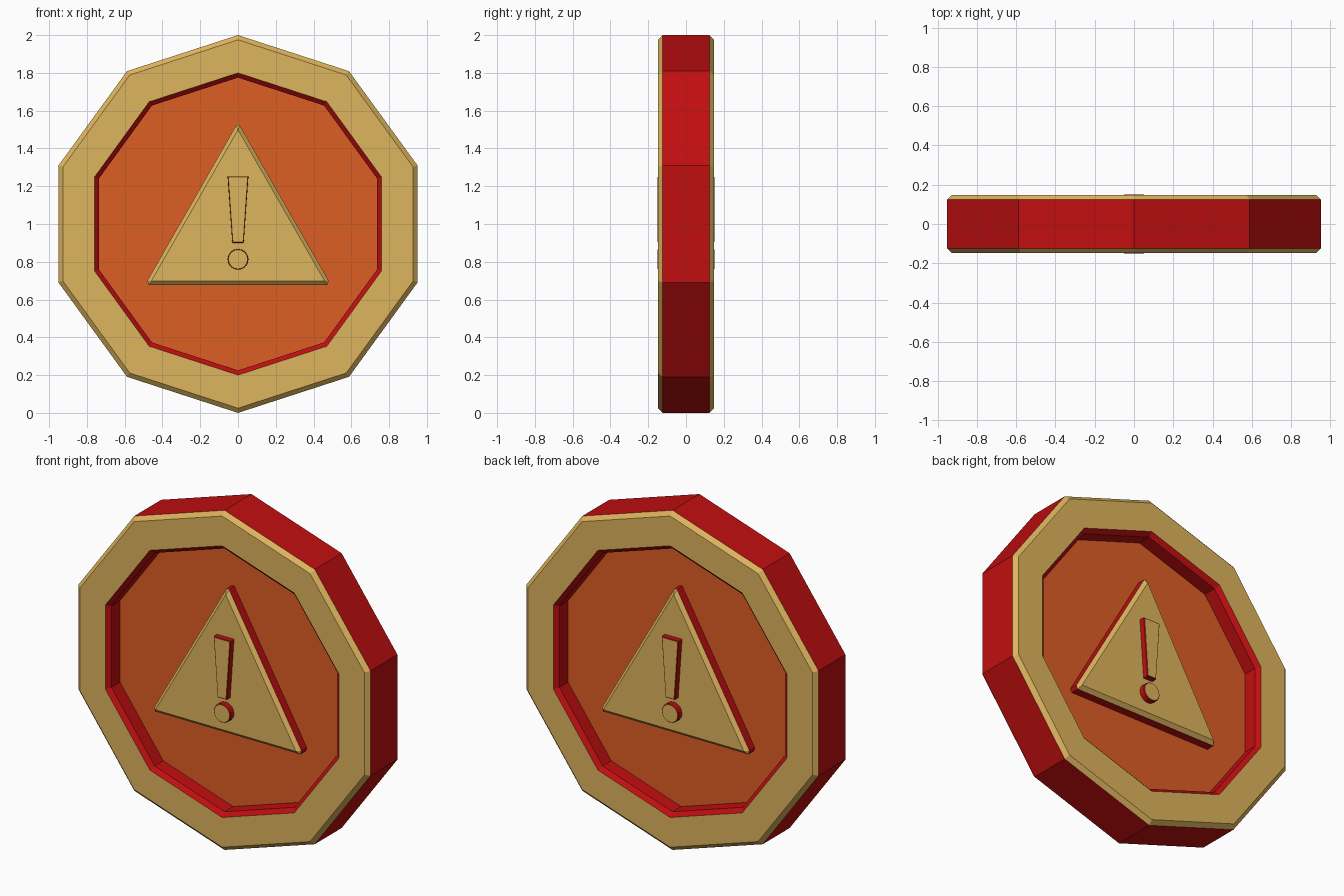
import bpy, bmesh, math

if "Cube" in bpy.data.objects:
    bpy.data.objects.remove(bpy.data.objects["Cube"])


def material(name, rgb):
    m = bpy.data.materials.new(name)
    m.diffuse_color = (*rgb, 1)
    m.use_nodes = True
    m.node_tree.nodes["Principled BSDF"].inputs["Base Color"].default_value = m.diffuse_color
    return m


MATS = [material("gold", (0.73, 0.46, 0.11)),
        material("deep_red", (0.53, 0.0045, 0.005)),
        material("burnt_orange", (0.73, 0.112, 0.018))]
GOLD, RED, ORANGE = 0, 1, 2


def loft(name, rings, bands, start_cap, end_cap):
    """Skin a list of (xz outline, y) rings; one material index per band and cap."""
    bm = bmesh.new()
    loops = [[bm.verts.new((x, y, z)) for x, z in pts] for pts, y in rings]
    n = len(loops[0])
    for a, b, mat in zip(loops, loops[1:], bands):
        for i in range(n):
            j = (i + 1) % n
            bm.faces.new((a[i], a[j], b[j], b[i])).material_index = mat
    bm.faces.new(loops[0][::-1]).material_index = start_cap
    bm.faces.new(loops[-1]).material_index = end_cap
    bmesh.ops.recalc_face_normals(bm, faces=bm.faces)
    me = bpy.data.meshes.new(name)
    bm.to_mesh(me)
    bm.free()
    for m in MATS:
        me.materials.append(m)
    ob = bpy.data.objects.new(name, me)
    bpy.context.collection.objects.link(ob)
    return ob


def polygon(r, n, cz):
    return [(r * math.sin(2 * math.pi * i / n), cz + r * math.cos(2 * math.pi * i / n))
            for i in range(n)]


def mirrored(right):
    """Complete an outline from its right half, listed top to bottom."""
    return right + [(-x, z) for x, z in reversed(right)]


# Ten-sided disc with recessed faces
half = [(0.775, -0.045), (0.775, -0.125), (0.80, -0.148), (0.975, -0.148), (1.0, -0.125)]
profile = half + [(r, -y) for r, y in reversed(half)]
side = [RED, RED, GOLD, GOLD]
loft("disc", [(polygon(r, 10, 1.0), y) for r, y in profile],
     side + [RED] + side[::-1], ORANGE, ORANGE)

# Raised emblem on both faces
outer = mirrored([(0.008, 1.525), (0.48, 0.70), (0.473, 0.678)])
inner = mirrored([(0.001, 1.497), (0.457, 0.701), (0.456, 0.699)])
bar = mirrored([(0.055, 1.252), (0.03, 0.90)])
bar_top = mirrored([(0.051, 1.248), (0.027, 0.904)])

for label, s in (("front", -1), ("back", 1)):
    # triangle plate
    loft(label + "_triangle", [(outer, s * 0.04), (outer, s * 0.095), (inner, s * 0.115)],
         [RED, GOLD], RED, GOLD)
    # warning bar and dot
    loft(label + "_bar", [(bar, s * 0.11), (bar, s * 0.146), (bar_top, s * 0.15)],
         [RED, RED], RED, GOLD)
    loft(label + "_dot", [(polygon(0.055, 16, 0.813), s * 0.11),
                          (polygon(0.055, 16, 0.813), s * 0.146),
                          (polygon(0.051, 16, 0.813), s * 0.15)],
         [RED, RED], RED, GOLD)
